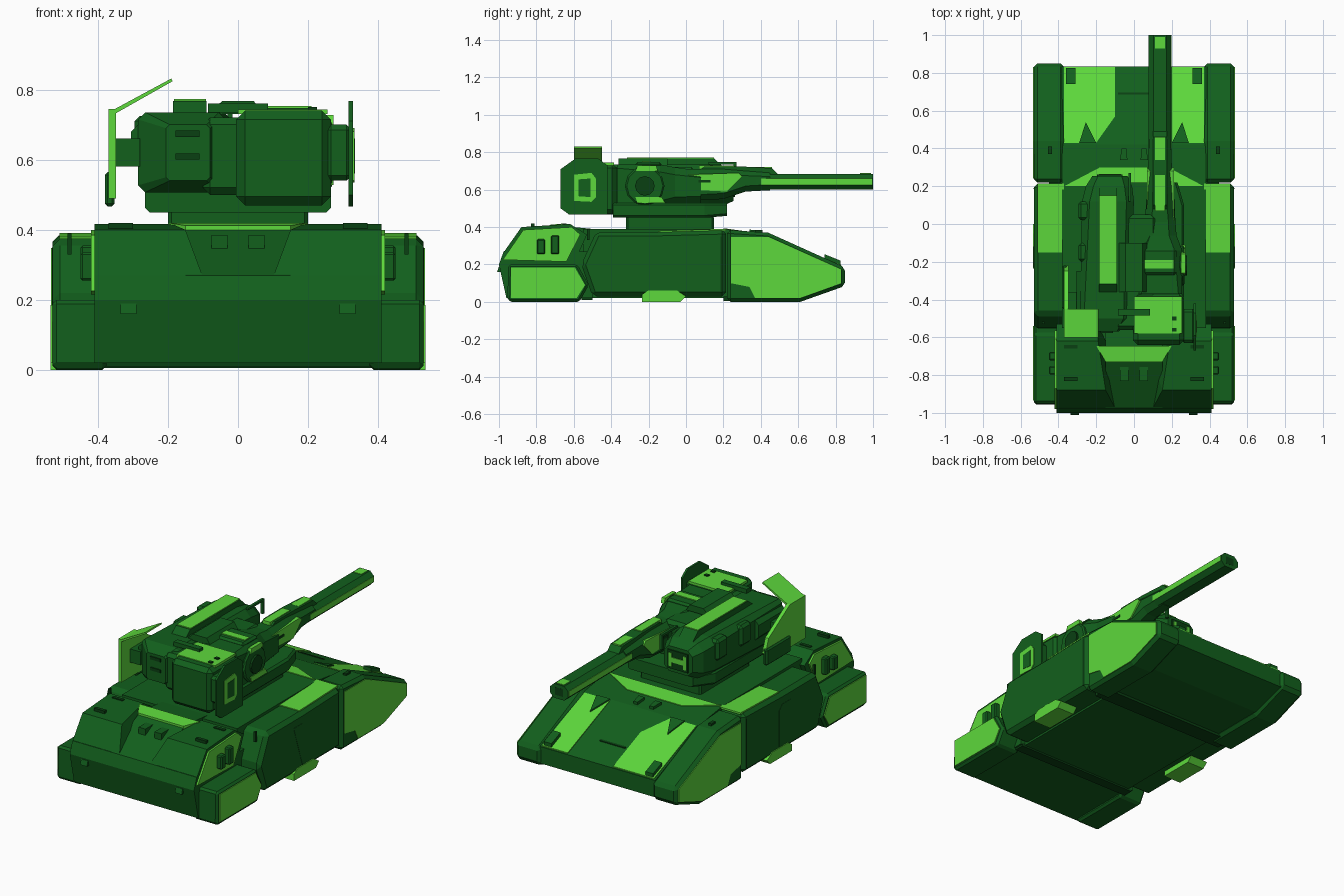
import bpy, bmesh, math
from mathutils import Vector


def material(name, rgb):
    m = bpy.data.materials.new(name)
    m.diffuse_color = (*rgb, 1)
    return m


DARK = material("dark_green", (0.006, 0.115, 0.012))
LIGHT = material("light_green", (0.11, 0.69, 0.045))
DEEP = material("deep_green", (0.003, 0.05, 0.006))


def finish(name, bm, mat, bevel=0, mirror=False):
    bmesh.ops.recalc_face_normals(bm, faces=bm.faces)
    me = bpy.data.meshes.new(name)
    bm.to_mesh(me)
    bm.free()
    me.materials.append(mat)
    ob = bpy.data.objects.new(name, me)
    bpy.context.collection.objects.link(ob)
    if bevel:
        b = ob.modifiers.new("bevel", 'BEVEL')
        b.width, b.segments, b.limit_method = bevel, 1, 'ANGLE'
    if mirror:
        ob.modifiers.new("mirror", 'MIRROR').use_mirror_merge = False
    return ob


def skin(name, rings, mat, **kw):
    """Closed solid through matching rings of points."""
    bm = bmesh.new()
    vs = [[bm.verts.new(p) for p in r] for r in rings]
    n = len(vs[0])
    for a, b in zip(vs, vs[1:]):
        for i in range(n):
            bm.faces.new((a[i], a[(i + 1) % n], b[(i + 1) % n], b[i]))
    bm.faces.new(vs[0])
    bm.faces.new(vs[-1])
    return finish(name, bm, mat, **kw)


def side(name, pts, x0, x1, mat=DARK, **kw):
    """Side (y, z) profile extruded across x."""
    return skin(name, [[(x, y, z) for y, z in pts] for x in (x0, x1)], mat, **kw)


def box(name, x, y, z, mat=DARK, **kw):
    return side(name, [(y[0], z[0]), (y[1], z[0]), (y[1], z[1]), (y[0], z[1])], *x, mat, **kw)


def loft(name, sections, mat=DARK, **kw):
    """Chamfered rectangles (y, x0, x1, z0, z1, chamfer) skinned along y."""
    rings = [[(a + c, y, b), (d - c, y, b), (d, y, b + c), (d, y, e - c),
              (d - c, y, e), (a + c, y, e), (a, y, e - c), (a, y, b + c)]
             for y, a, d, b, e, c in sections]
    return skin(name, rings, mat, **kw)


def deck_z(y):
    """Height of the sloping deck."""
    prof = [(-0.6, 0.39), (0.2, 0.39), (0.42, 0.36), (0.84, 0.19)]
    for (a, za), (b, zb) in zip(prof, prof[1:]):
        if y <= b:
            return za + (zb - za) * (y - a) / (b - a)
    return 0.19


def deck_panel(name, pts, mat=LIGHT, t=0.004, **kw):
    return skin(name, [[(x, y, deck_z(y) + h) for x, y in pts] for h in (-0.006, t)], mat, **kw)


def hull(name, pts, mat=DARK, **kw):
    bm = bmesh.new()
    for p in pts:
        bm.verts.new(p)
    bmesh.ops.convex_hull(bm, input=bm.verts)
    bmesh.ops.dissolve_limit(bm, angle_limit=0.02, verts=bm.verts, edges=bm.edges)
    return finish(name, bm, mat, **kw)


# Hull body, deck and end with the recessed ramp
side("hull_body", [(-0.55, 0.02), (0.62, 0.02), (0.835, 0.09), (0.835, 0.19), (0.42, 0.36),
                   (0.2, 0.39), (-0.55, 0.39)], -0.38, 0.38)
side("hull_end", [(-0.96, 0.02), (-0.5, 0.02), (-0.5, 0.39), (-0.65, 0.405), (-0.73, 0.4),
                  (-0.975, 0.27), (-1, 0.2)], -0.15, 0.15)
side("hull_end_wing", [(-0.96, 0.02), (-0.5, 0.02), (-0.5, 0.27), (-0.975, 0.27), (-1, 0.2)],
     0.1, 0.41, mirror=True)
hull("end_block", [(0.1, -0.975, 0.265), (0.41, -0.975, 0.265), (0.15, -0.88, 0.4),
                   (0.41, -0.88, 0.4), (0.19, -0.62, 0.417), (0.41, -0.62, 0.417),
                   (0.41, -0.53, 0.36), (0.19, -0.53, 0.36), (0.1, -0.73, 0.265),
                   (0.41, -0.6, 0.2), (0.41, -0.97, 0.22)], mirror=True)
skin("ramp_light_strip", [[(-0.15, -0.73, z), (0.15, -0.73, z), (0.2, -0.645, z + 0.008),
                           (-0.2, -0.645, z + 0.008)] for z in (0.395, 0.412)], LIGHT)
side("end_side_panel", [(-0.98, 0.225), (-0.87, 0.385), (-0.61, 0.4), (-0.565, 0.36), (-0.64, 0.215)],
     0.40, 0.42, LIGHT, mirror=True)
for y, h in ((-0.775, 0.335), (-0.7, 0.355)):
    box("side_vent", (0.41, 0.45), (y - 0.022, y + 0.022), (0.255, h), mirror=True, bevel=0.006)
for y in (-0.82, -0.65):
    box("deck_hinge", (0.3, 0.37), (y - 0.01, y + 0.01), (0.39, 0.42), DEEP, mirror=True)
box("rear_hatch", (0.03, 0.075), (-0.83, -0.75), (0.335, 0.385), mirror=True)
side("tow_hook", [(-1.01, 0.16), (-0.97, 0.16), (-0.97, 0.19), (-1.0, 0.19)], 0.29, 0.335, mirror=True)

# Side skirts: end, middle and nose sections
side("end_skirt", [(-0.955, 0.01), (-0.93, 0), (-0.57, 0), (-0.52, 0.09), (-0.58, 0.2), (-0.95, 0.2)],
     0.375, 0.53, bevel=0.012, mirror=True)
side("end_skirt_panel", [(-0.935, 0.02), (-0.585, 0.02), (-0.54, 0.09), (-0.595, 0.185), (-0.935, 0.185)],
     0.52, 0.535, LIGHT, mirror=True)
side("middle_skirt", [(-0.5, 0.03), (0.215, 0.03), (0.215, 0.385), (-0.15, 0.375), (-0.48, 0.375), (-0.56, 0.2)],
     0.36, 0.53, bevel=0.022, mirror=True)
side("skirt_groove", [(-0.15, 0.06), (-0.12, 0.06), (-0.12, 0.28), (-0.15, 0.31), (-0.23, 0.31),
                      (-0.23, 0.3), (-0.155, 0.3), (-0.132, 0.27)][:6], 0.52, 0.5315, DARK, mirror=True)
box("skirt_seam", (0.5, 0.5315), (0.185, 0.191), (0.05, 0.35), DEEP, mirror=True)
side("skirt_foot", [(-0.235, 0.0), (-0.03, 0.0), (0.0, 0.03), (-0.05, 0.062), (-0.2, 0.062), (-0.235, 0.04)],
     0.42, 0.535, LIGHT, mirror=True)
side("skirt_top_panel", [(-0.15, 0.37), (0.215, 0.38), (0.215, 0.391), (-0.15, 0.38)],
     0.37, 0.51, LIGHT, mirror=True)
side("nose_skirt", [(0.22, 0), (0.61, 0), (0.85, 0.085), (0.85, 0.185), (0.44, 0.37), (0.22, 0.385)],
     0.37, 0.53, bevel=0.018, mirror=True)
side("nose_skirt_panel", [(0.24, 0.1), (0.34, 0.08), (0.37, 0.02), (0.61, 0.02), (0.83, 0.1),
                          (0.83, 0.175), (0.44, 0.348), (0.24, 0.348)], 0.52, 0.534, LIGHT, mirror=True)
box("belly_rib", (-0.45, 0.45), (0.2, 0.3), (0.005, 0.03), DEEP)
box("belly_rib_end", (-0.4, 0.4), (-0.56, -0.5), (0.01, 0.03), DEEP)
box("skirt_lamp", (0.435, 0.455), (0.37, 0.41), (0.35, 0.385), DEEP, mirror=True)
box("skirt_post", (0.475, 0.487), (-0.53, -0.515), (0.33, 0.39), DEEP, mirror=True)

# Sloped nose panels and fittings
deck_panel("nose_panel_left", [(-0.37, 0.83), (-0.1, 0.83), (-0.1, 0.57), (-0.2, 0.43), (-0.37, 0.43)])
deck_panel("nose_panel_right", [(0.2, 0.83), (0.37, 0.83), (0.37, 0.43), (0.2, 0.43)])
deck_panel("deck_light_strip", [(-0.37, 0.2), (-0.18, 0.3), (0.18, 0.3), (0.37, 0.2)])
deck_panel("nose_rib", [(0.2, 0.43), (0.29, 0.43), (0.255, 0.54)], DARK, 0.012, mirror=True)
deck_panel("nose_vision_block", [(0.035, 0.34), (0.075, 0.34), (0.065, 0.4), (0.04, 0.4)], DARK, 0.016, mirror=True)
deck_panel("nose_hook", [(0.31, 0.74), (0.36, 0.74), (0.36, 0.825), (0.31, 0.825)], DARK, 0.025, mirror=True)
deck_panel("nose_hatch_line", [(-0.085, 0.685), (0.085, 0.685), (0.085, 0.695), (-0.085, 0.695)], DEEP)

# Turret ring, base and core
box("turret_ring", (-0.2, 0.2), (-0.32, 0.15), (0.38, 0.46), bevel=0.01)
loft("turret_base", [(-0.39, -0.265, 0.265, 0.45, 0.53, 0.012), (0.1, -0.265, 0.265, 0.45, 0.53, 0.012),
                     (0.22, -0.2, 0.23, 0.46, 0.53, 0.012)])
box("turret_core", (-0.1, 0.12), (-0.56, 0.05), (0.5, 0.72), bevel=0.02)

# Launcher module with light top strip
loft("left_module", [(-0.57, -0.205, -0.08, 0.54, 0.70, 0.01), (-0.5, -0.285, -0.035, 0.507, 0.735, 0.02),
                     (0.12, -0.275, -0.0, 0.507, 0.735, 0.04), (0.2, -0.255, -0.01, 0.515, 0.72, 0.04),
                     (0.255, -0.22, -0.035, 0.54, 0.69, 0.03)])
for z in (0.6, 0.665):
    box("module_rear_slot", (-0.178, -0.11), (-0.576, -0.56), (z, z + 0.018), DEEP)
box("module_lens_frame", (-0.195, -0.06), (0.24, 0.262), (0.56, 0.67), DEEP)
box("module_lens", (-0.18, -0.075), (0.25, 0.266), (0.6, 0.63), LIGHT)
for x in (-0.185, -0.09):
    box("module_lens_end", (x, x + 0.02), (0.25, 0.266), (0.575, 0.655), LIGHT)
side("top_pod", [(-0.38, 0.72), (0.2, 0.72), (0.15, 0.768), (-0.32, 0.768)], -0.185, -0.09)
box("top_pod_strip", (-0.183, -0.092), (-0.315, 0.15), (0.76, 0.773), LIGHT)
for y in (-0.2, 0.02):
    box("module_clamp", (-0.295, -0.23), (y, y + 0.1), (0.6, 0.725), bevel=0.015)
loft("module_side_pod", [(-0.5, -0.305, -0.2, 0.575, 0.715, 0.035), (-0.25, -0.305, -0.2, 0.575, 0.715, 0.035)])

# Rear right box, its end shield and connector
box("rear_box", (-0.005, 0.265), (-0.64, -0.37), (0.47, 0.74), bevel=0.025)
box("rear_box_top_panel", (0.0, 0.255), (-0.58, -0.385), (0.73, 0.744), LIGHT)
for y in (-0.5, -0.56):
    box("box_top_stud", (0.2, 0.225), (y - 0.01, y + 0.01), (0.74, 0.75), DEEP)
box("top_arm", (-0.085, 0.085), (-0.485, -0.45), (0.735, 0.76))
box("shield_connector", (0.25, 0.325), (-0.63, -0.45), (0.54, 0.7), bevel=0.015)
side("end_shield", [(-0.67, 0.5), (-0.625, 0.467), (-0.42, 0.467), (-0.42, 0.73), (-0.47, 0.767),
                    (-0.59, 0.767), (-0.67, 0.71)], 0.316, 0.328)
side("end_shield_panel", [(-0.6, 0.54), (-0.505, 0.535), (-0.482, 0.56), (-0.482, 0.66),
                          (-0.505, 0.69), (-0.6, 0.68)], 0.32, 0.332, LIGHT)
side("end_shield_window", [(-0.575, 0.565), (-0.51, 0.56), (-0.51, 0.66), (-0.575, 0.655)], 0.325, 0.334)

# Left bent shield
side("left_shield", [(-0.6, 0.49), (-0.25, 0.49), (-0.22, 0.54), (-0.25, 0.62), (-0.45, 0.745), (-0.6, 0.745)],
     -0.37, -0.348, LIGHT)
skin("left_shield_flap", [[(-0.37, y, 0.735), (-0.19, y, 0.832), (-0.187, y, 0.824), (-0.348, y, 0.733)]
                          for y in (-0.6, -0.45)], LIGHT)
box("left_shield_foot", (-0.38, -0.352), (-0.45, -0.22), (0.467, 0.565), bevel=0.008)
box("left_shield_arm", (-0.355, -0.28), (-0.52, -0.36), (0.58, 0.66))

# Gun housing and trunnion
loft("gun_housing", [(-0.37, 0.02, 0.255, 0.5, 0.735, 0.02), (-0.14, 0.02, 0.255, 0.5, 0.735, 0.04),
                     (-0.06, 0.045, 0.225, 0.52, 0.72, 0.04), (0.08, 0.06, 0.215, 0.53, 0.7, 0.035)])
skin("housing_hump", [[(-0.085, y, 0.73), (0.07, y, 0.73), (0.045, y, 0.768), (-0.045, y, 0.768)]
                      for y in (-0.36, -0.1)], DARK)
box("sight_block", (0.035, 0.225), (-0.27, -0.13), (0.72, 0.748), bevel=0.012)
box("sight_light", (0.055, 0.21), (-0.235, -0.19), (0.74, 0.753), LIGHT)
disc = [(-0.22 + 0.105 * math.cos(i * math.pi / 6), 0.62 + 0.105 * math.sin(i * math.pi / 6)) for i in range(12)]
side("trunnion", disc, 0.24, 0.268, bevel=0.008)
side("trunnion_hub", [(-0.22 + (y + 0.22) * 0.5, 0.62 + (z - 0.62) * 0.5) for y, z in disc], 0.26, 0.28, DEEP)
side("trunnion_mark_top", [(-0.27, 0.7), (-0.15, 0.7), (-0.16, 0.728), (-0.26, 0.728)], 0.25, 0.272, LIGHT)
side("trunnion_mark_low", [(-0.26, 0.528), (-0.11, 0.528), (-0.13, 0.56), (-0.27, 0.56)], 0.25, 0.272, LIGHT)

# Barrel with sleeve and light markings
loft("gun_sleeve", [(0.0, 0.065, 0.21, 0.54, 0.71, 0.03), (0.2, 0.07, 0.205, 0.55, 0.71, 0.03),
                    (0.32, 0.075, 0.2, 0.59, 0.705, 0.03), (0.45, 0.08, 0.195, 0.597, 0.7, 0.03)])
side("sleeve_side_panel", [(0.0, 0.6), (0.22, 0.59), (0.3, 0.67), (0.28, 0.69), (0.0, 0.68)], 0.068, 0.212, LIGHT)
box("sleeve_slot", (0.064, 0.216), (-0.02, 0.13), (0.638, 0.652), DEEP)
loft("barrel", [(0.35, 0.077, 0.198, 0.6, 0.685, 0.026), (1.0, 0.077, 0.198, 0.6, 0.685, 0.026)])
box("barrel_side_stripe", (0.0755, 0.1995), (0.4, 0.995), (0.626, 0.66), LIGHT)
box("muzzle_bore", (0.11, 0.165), (0.98, 1.0005), (0.62, 0.665), DEEP)
side("barrel_scope", [(0.05, 0.69), (0.5, 0.675), (0.46, 0.715), (0.28, 0.725), (0.1, 0.725)], 0.1, 0.175)
for y0, y1, z in ((0.07, 0.26, 0.724), (0.34, 0.46, 0.716), (0.93, 0.99, 0.682)):
    box("barrel_top_mark", (0.112, 0.163), (y0, y1), (z - 0.02, z + 0.006), LIGHT)
box("handle_bar", (-0.03, -0.015), (0.12, 0.27), (0.735, 0.748))
box("handle_post", (-0.03, -0.015), (0.255, 0.27), (0.66, 0.748))
